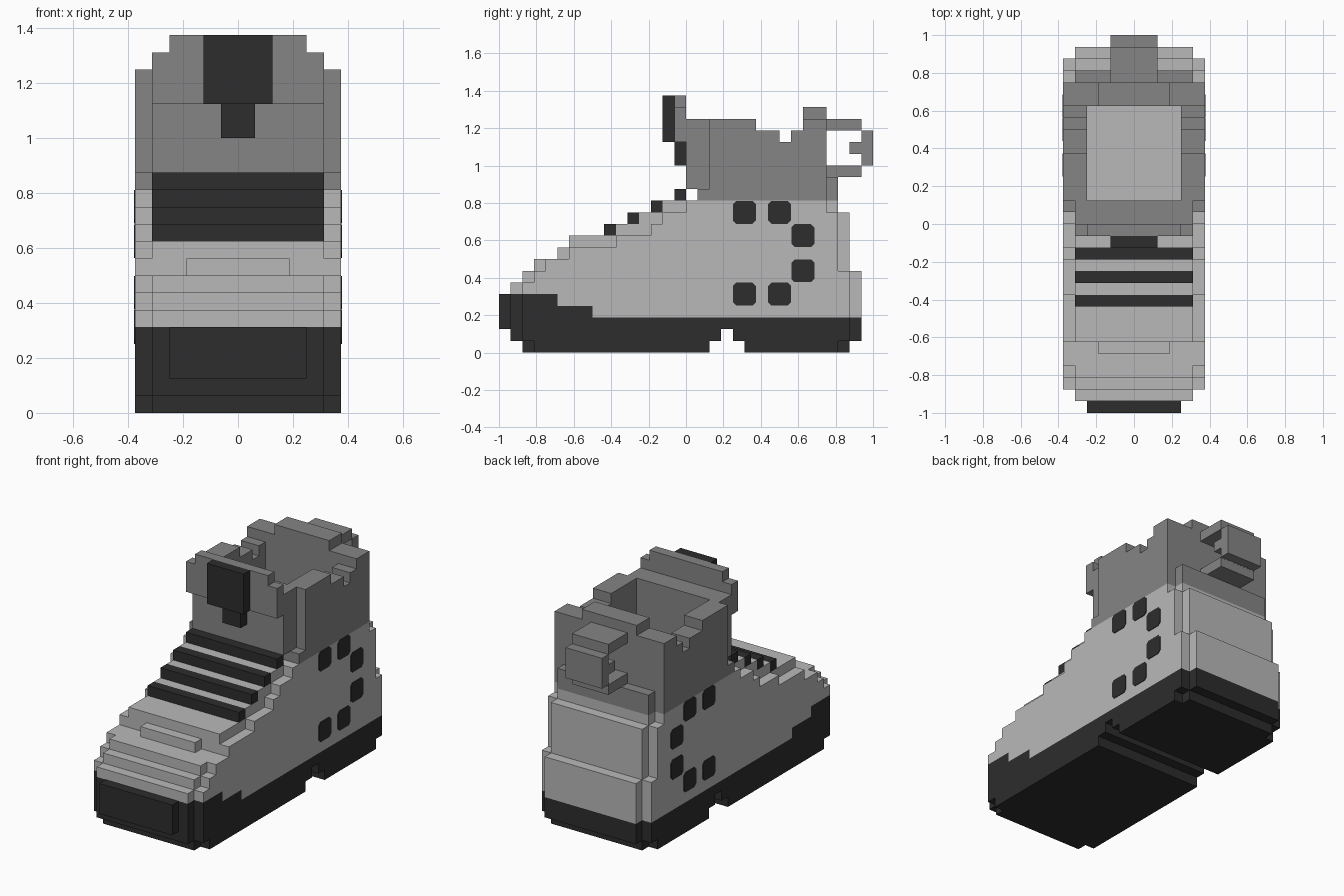
import bpy
import bmesh

U = 1 / 16  # size of one block

cube = bpy.data.objects.get("Cube")
if cube:
    bpy.data.objects.remove(cube, do_unlink=True)


def material(name, value):
    mat = bpy.data.materials.new(name)
    mat.use_nodes = True
    color = (value, value, value, 1)
    mat.diffuse_color = color
    bsdf = mat.node_tree.nodes["Principled BSDF"]
    bsdf.inputs["Base Color"].default_value = color
    bsdf.inputs["Roughness"].default_value = 0.8
    return mat


CHARCOAL = material("charcoal rubber", 0.026)
GREY = material("mid grey lining", 0.235)
LIGHT = material("light grey shell", 0.485)


def rect(y0, y1, z0, z1):
    return [(y0, z0), (y1, z0), (y1, z1), (y0, z1)]


def part(name, mat, *pieces):
    """Extrude side profiles along x; a piece starting off centre is mirrored."""
    bm = bmesh.new()
    for profile, x0, x1 in pieces:
        spans = [(x0, x1), (-x1, -x0)] if x0 > 0 else [(-x1, x1)]
        for a, b in spans:
            face = bm.faces.new([bm.verts.new((a * U, y * U, z * U)) for y, z in profile])
            moved = bmesh.ops.extrude_face_region(bm, geom=[face])["geom"]
            verts = [v for v in moved if isinstance(v, bmesh.types.BMVert)]
            bmesh.ops.translate(bm, verts=verts, vec=((b - a) * U, 0, 0))
    # extrusion leaves the starting face in place, so each piece is closed
    bmesh.ops.recalc_face_normals(bm, faces=bm.faces[:])
    mesh = bpy.data.meshes.new(name)
    bm.to_mesh(mesh)
    bm.free()
    mesh.materials.append(mat)
    obj = bpy.data.objects.new(name, mesh)
    bpy.context.collection.objects.link(obj)
    return obj


# Seam between sole and shell, from the toe to the heel
def seam(toe, heel):
    return [(toe, 5), (-11, 5), (-11, 4), (-8, 4), (-8, 3), (heel, 3)]


# Sole with an arch notch; the outer layer is one block shorter at each end
def sole(toe, heel):
    notch = [(2, 0), (2, 1), (3, 1), (3, 2), (4, 2), (4, 1), (5, 1), (5, 0)]
    bottom = [(toe, 1), (toe + 1, 1), (toe + 1, 0)] + notch
    bottom += [(heel - 1, 0), (heel - 1, 1), (heel, 1)]
    return bottom + seam(toe, heel)[::-1]


part("sole", CHARCOAL, (sole(-15, 15), 0, 5), (sole(-14, 14), 5, 6))
part("toe_bumper", CHARCOAL, (rect(-16, -15, 2, 5), 0, 4))


# Stepped shell: heel steps, then the descending instep
def shell(toe, heel, instep):
    back = [(heel, 7), (heel - 1, 7), (heel - 1, 12), (heel - 2, 12), (heel - 2, 13)]
    top = []
    z = 13
    for y, z_next in instep:
        top += [(y, z), (y, z_next)]
        z = z_next
    return seam(toe, heel) + back + top + [(toe, z)]


core_steps = [(-2, 12), (-4, 11), (-6, 10), (-10, 8), (-13, 7), (-14, 6)]
side_steps = [(0, 12), (-2, 11), (-3, 10), (-6, 9), (-10, 8), (-12, 7), (-13, 6)]
part("shell_core", LIGHT, (shell(-15, 15, core_steps), 0, 5))
part("shell_sides", LIGHT, (shell(-14, 14, side_steps), 5, 6))
part("toe_ridge", LIGHT, (rect(-11, -10, 8, 9), 0, 3))

# Lace bars climbing the instep
for i in range(4):
    y, z = -7 + 2 * i, 10 + i
    part(f"lace_bar_{i + 1}", CHARCOAL, (rect(y, y + 1, z, z + 1), 0, 5))

# Ankle collar around the opening
collar = [(1, 13), (12, 13), (12, 20), (10, 20), (10, 19), (9, 19), (9, 18),
          (8, 18), (8, 19), (6, 19), (6, 20), (2, 20), (2, 14), (1, 14)]
part("collar_sides", GREY, (collar, 4, 6))
part("collar_back", GREY,
     (rect(10, 12, 13, 20), 0, 4),
     (rect(10, 12, 20, 21), 0, 3),
     (rect(12, 13, 13, 15), 0, 5))

# Tongue with its overhanging flap and badge
part("tongue", GREY,
     (rect(1, 2, 13, 14), 0, 4),
     (rect(0, 2, 14, 20), 0, 5),
     (rect(-1, 0, 18, 21), 0, 5),
     (rect(-1, 0, 21, 22), 0, 4))
part("tongue_badge", CHARCOAL,
     (rect(-2, -1, 18, 22), 0, 2),
     (rect(-1, 0, 16, 18), 0, 1))

# Heel pull loop
part("pull_loop", GREY,
     (rect(12, 15, 19, 20), 0, 2),
     (rect(15, 16, 15.99, 19), 0, 2),
     (rect(14, 15, 17, 18), 0, 2),
     (rect(12, 15, 15, 16), 0, 2),
     (rect(14.99, 15.01, 15.9, 16), 0, 2))

# Rounded spots on both sides
spots = []
for y, z in [(5, 12), (8, 12), (10, 10), (10, 7), (8, 5), (5, 5)]:
    r, c = 0.98, 0.7
    outline = [(c, r), (r, c), (r, -c), (c, -r), (-c, -r), (-r, -c), (-r, c), (-c, r)]
    spots.append(([(y + a, z + b) for a, b in outline], 6, 6.06))
part("side_spots", CHARCOAL, *spots)
